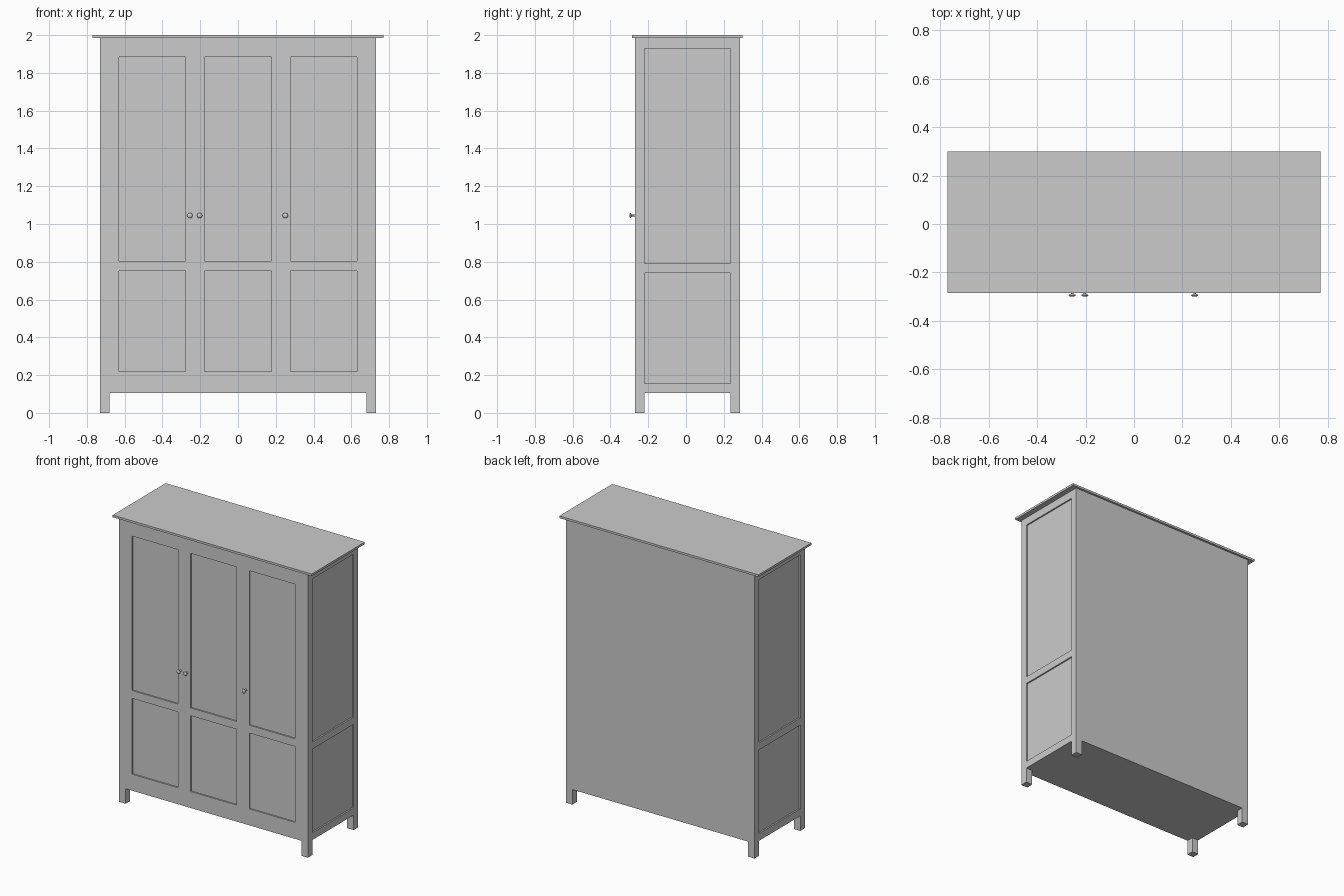
import bpy, bmesh, math
from mathutils import Matrix, Vector

if "Cube" in bpy.data.objects:
    bpy.data.objects.remove(bpy.data.objects["Cube"])

W, YF, YB = 0.73, -0.27, 0.285      # half width, front and back planes
Z0, Z1 = 0.105, 1.985               # carcass bottom and top
P = 0.05                            # post / frame width
R = 0.01                            # panel recess


def box(name, x, y, z):
    """Board spanning the given (min, max) ranges."""
    bm = bmesh.new()
    bmesh.ops.create_cube(bm, size=1)
    size = [b - a for a, b in (x, y, z)]
    mid = [(a + b) / 2 for a, b in (x, y, z)]
    bmesh.ops.scale(bm, vec=Vector(size), verts=bm.verts)
    me = bpy.data.meshes.new(name)
    bm.to_mesh(me)
    bm.free()
    ob = bpy.data.objects.new(name, me)
    ob.location = mid
    bpy.context.collection.objects.link(ob)
    return ob


def knob(name, x, z):
    """Lathed knob: stem with a domed head, axis along -y."""
    prof = [(0.007, 0), (0.005, 0.006), (0.005, 0.018), (0.0125, 0.021),
            (0.0145, 0.024), (0.0125, 0.027), (0.007, 0.0295), (0, 0.03)]
    bm = bmesh.new()
    vs = [bm.verts.new((r, -h, 0)) for r, h in prof]
    es = [bm.edges.new(p) for p in zip(vs, vs[1:])]
    bmesh.ops.spin(bm, geom=vs + es, cent=(0, 0, 0), axis=(0, 1, 0),
                   angle=math.tau, steps=16)
    bmesh.ops.remove_doubles(bm, verts=bm.verts, dist=1e-5)
    bmesh.ops.recalc_face_normals(bm, faces=bm.faces)
    me = bpy.data.meshes.new(name)
    bm.to_mesh(me)
    bm.free()
    ob = bpy.data.objects.new(name, me)
    ob.location = (x, YF, z)
    bpy.context.collection.objects.link(ob)
    bpy.ops.object.select_all(action='DESELECT')
    ob.select_set(True)
    bpy.context.view_layer.objects.active = ob
    bpy.ops.object.shade_smooth_by_angle(angle=math.radians(40))


# top board with overhang
box("top_board", (-0.77, 0.77), (-0.285, 0.30), (Z1, 2.0))

# sides: corner posts that run down into legs, rails and recessed panels
for side, s in (("left", -1), ("right", 1)):
    span = lambda a, b: tuple(sorted((s * a, s * b)))
    box(side + "_front_post", span(W - P, W), (YF, YF + P), (0, Z1))
    box(side + "_back_post", span(W - P, W), (YB - P, YB), (0, Z1))
    inner = (YF + P, YB - P)
    for rail, za, zb in (("bottom", Z0, 0.155), ("middle", 0.74, 0.79), ("top", 1.93, Z1)):
        box(f"{side}_{rail}_rail", span(W - 0.03, W), inner, (za, zb))
    for panel, za, zb in (("lower", 0.155, 0.74), ("upper", 0.79, 1.93)):
        box(f"{side}_{panel}_panel", span(W - 0.025, W - R), inner, (za, zb))

# back and bottom boards
XI = W - P
box("back_board", (-XI, XI), (YB - 0.015, YB), (Z0, Z1))
box("bottom_board", (-XI, XI), (YF + 0.02, YB - 0.015), (Z0, Z0 + 0.02))
for side, s in (("left", -1), ("right", 1)):
    box(side + "_bottom_filler", tuple(sorted((s * XI, s * (W - 0.03)))),
        (YF + P, YB - P), (Z0, Z0 + 0.02))

# front rails
DB, DT = 0.17, 1.935
box("front_bottom_rail", (-XI, XI), (YF, YF + 0.02), (Z0, DB))
box("front_top_rail", (-XI, XI), (YF, YF + 0.02), (DT, Z1))

# three framed doors, each with a lower and an upper recessed panel
dw = 2 * XI / 3
front, deep = (YF, YF + 0.02), (YF + R, YF + 0.018)
for i, door in enumerate(("left", "middle", "right")):
    a = -XI + i * dw
    b = a + dw
    box(door + "_door_left_stile", (a, a + P), front, (DB, DT))
    box(door + "_door_right_stile", (b - P, b), front, (DB, DT))
    for rail, za, zb in (("bottom", DB, 0.22), ("middle", 0.75, 0.805), ("top", 1.885, DT)):
        box(f"{door}_door_{rail}_rail", (a + P, b - P), front, (za, zb))
    for panel, za, zb in (("lower", 0.22, 0.75), ("upper", 0.805, 1.885)):
        box(f"{door}_door_{panel}_panel", (a + P, b - P), deep, (za, zb))

# knobs
for door, x in (("left", -0.255), ("middle", -0.203), ("right", 0.25)):
    knob(door + "_knob", x, 1.045)
